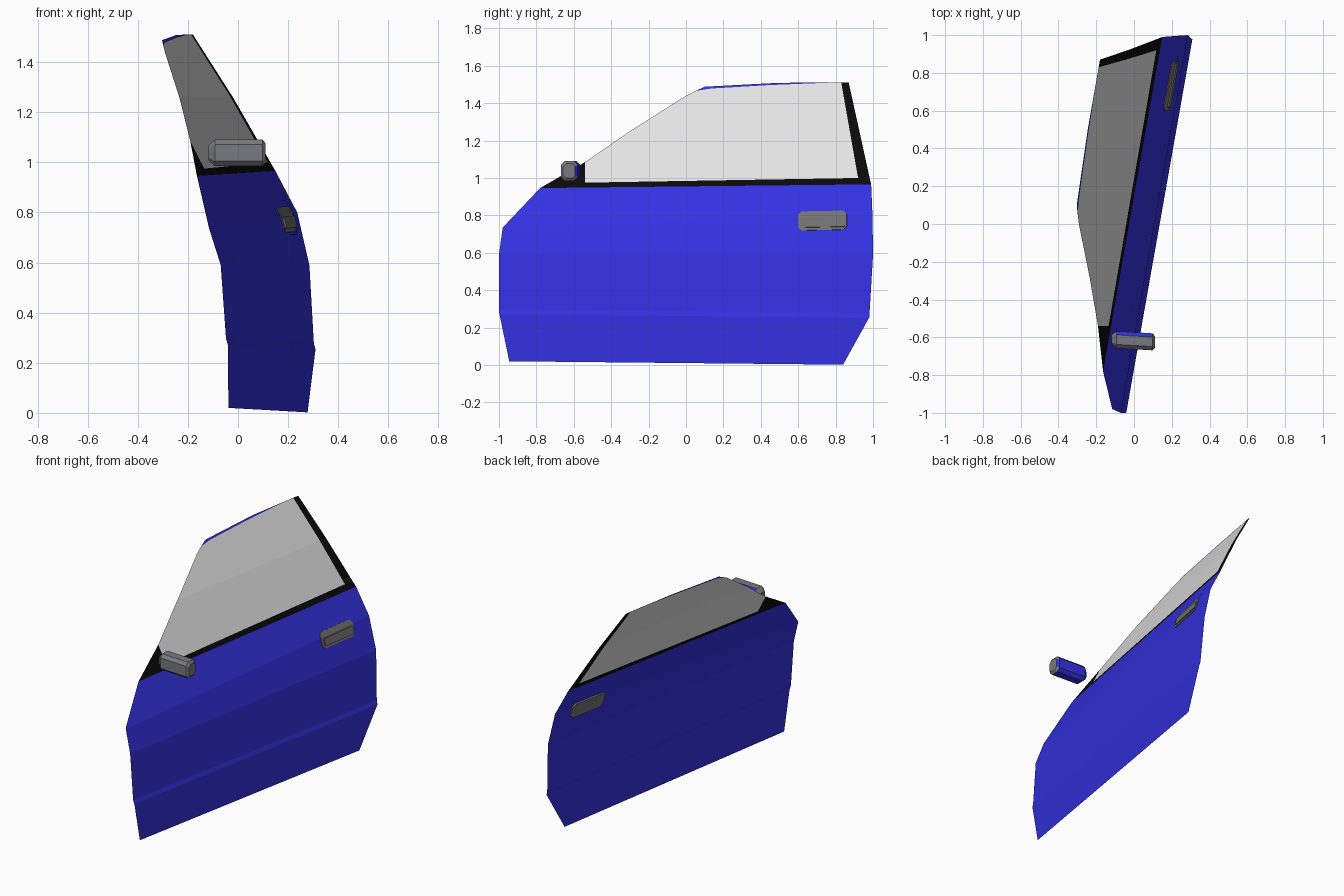
import bpy, bmesh
from mathutils import Vector

if "Cube" in bpy.data.objects:
    bpy.data.objects.remove(bpy.data.objects["Cube"])


def mat(name, rgb):
    m = bpy.data.materials.new(name)
    m.diffuse_color = (*rgb, 1)
    m.use_nodes = True
    m.node_tree.nodes["Principled BSDF"].inputs["Base Color"].default_value = m.diffuse_color
    return m


BLUE = mat("body_blue", (0.034, 0.031, 0.75))
BLACK = mat("trim_black", (0.003, 0.003, 0.003))
GLASS = mat("window_grey", (0.76, 0.76, 0.76))
MIRROR = mat("mirror_grey", (0.19, 0.19, 0.22))
HANDLE = mat("handle_grey", (0.17, 0.17, 0.17))

# Door cross-section creases: height at y=0, tilt along y, sideways position
ROWS = [(0.01, -0.011, 0.129), (0.262, -0.01, 0.136), (0.288, -0.01, 0.129),
        (0.59, 0.0, 0.108), (0.765, 0.035, 0.06), (0.955, 0.011, -0.026),
        (1.26, 0.0, -0.184), (1.51, 0.0, -0.334)]
SLANT = 0.177


def surf_x(y, z):
    for (z0, k0, f0), (z1, k1, f1) in zip(ROWS, ROWS[1:]):
        a, b = z0 + k0 * y, z1 + k1 * y
        if z <= b or z1 == ROWS[-1][0]:
            return f0 + (f1 - f0) * (z - a) / (b - a) + SLANT * y


def finish(bm, name, mats):
    me = bpy.data.meshes.new(name)
    bm.to_mesh(me)
    bm.free()
    for m in mats:
        me.materials.append(m)
    ob = bpy.data.objects.new(name, me)
    bpy.context.collection.objects.link(ob)
    return ob


def sheet(name, outlines, m, lift=0.0, thick=0.0):
    """Side outlines (y, z), creased and wrapped onto the door surface."""
    bm = bmesh.new()
    for pts in outlines:
        bm.faces.new([bm.verts.new((0, y, z)) for y, z in pts])
    for z0, k, _ in ROWS[1:-1]:
        bmesh.ops.bisect_plane(bm, geom=bm.verts[:] + bm.edges[:] + bm.faces[:], dist=1e-4,
                               plane_co=(0, 0, z0), plane_no=Vector((0, -k, 1)).normalized())
    bmesh.ops.remove_doubles(bm, verts=bm.verts, dist=1e-4)
    for v in bm.verts:
        v.co.x = surf_x(v.co.y, v.co.z) + lift
    ob = finish(bm, name, [m])
    if thick:
        s = ob.modifiers.new("thickness", "SOLIDIFY")
        s.thickness = thick
        s.offset = 0
    return ob


def chamfered(y0, y1, z0, z1, c, tilt=0.0):
    p = [(y0 + c, z0), (y1 - c, z0), (y1, z0 + c), (y1, z1 - c),
         (y1 - c, z1), (y0 + c, z1), (y0, z1 - c), (y0, z0 + c)]
    return [(y, z + tilt * (y - y0)) for y, z in p]


# Painted lower panel
sheet("door_panel", [[(-0.945, 0.02), (0.84, 0.002), (0.98, 0.255), (1.0, 0.59), (0.997, 0.8),
                      (0.99, 0.966), (-0.54, 0.949), (-0.78, 0.946), (-0.98, 0.735),
                      (-1.0, 0.59), (-1.0, 0.285)]], BLUE)

# Black belt line, front corner and rear pillar
sheet("window_trim", [[(-0.78, 0.946), (-0.54, 0.949), (-0.54, 0.975), (-0.54, 1.085)],
                      [(-0.54, 0.949), (0.99, 0.966), (0.982, 1.0), (0.92, 1.0), (-0.54, 0.975)],
                      [(0.92, 1.0), (0.982, 1.0), (0.87, 1.51), (0.83, 1.51)]], BLACK)

# Window pane
sheet("window_glass", [[(-0.54, 0.975), (0.92, 1.0), (0.83, 1.51), (0.78, 1.51), (0.45, 1.497),
                        (0.13, 1.478), (0.05, 1.465), (0.0, 1.44), (-0.3, 1.25), (-0.54, 1.085)]], GLASS)

# Thin painted strip along the roof edge
sheet("roof_edge", [[(0.05, 1.465), (0.13, 1.478), (0.45, 1.497), (0.78, 1.51),
                     (0.5, 1.509), (0.1, 1.488)]], BLUE)

# Door handle: painted surround, grey plate and grip bar
sheet("handle_surround", [chamfered(0.58, 0.89, 0.71, 0.845, 0.03, 0.01)], BLUE, 0.003)
sheet("handle_plate", [chamfered(0.6, 0.86, 0.718, 0.818, 0.018, 0.02)], HANDLE, 0.0, 0.014)
sheet("handle_grip", [chamfered(0.615, 0.85, 0.735, 0.782, 0.006, 0.02)], HANDLE, 0.009, 0.01)

# Wing mirror: chamfered rings lofted along x
bm = bmesh.new()
rings = []
for x, s in [(-0.118, 0.55), (-0.092, 1.0), (0.098, 1.0), (0.11, 0.72)]:
    prof = chamfered(-0.045, 0.045, -0.053, 0.053, 0.02)
    rings.append([bm.verts.new((x, -0.618 - 0.06 * x + s * y, 1.038 + s * z)) for y, z in prof])
for a, b in zip(rings, rings[1:]):
    for i in range(8):
        j = (i + 1) % 8
        bm.faces.new((a[i], a[j], b[j], b[i]))
bm.faces.new(rings[0])
bm.faces.new(rings[-1])
bmesh.ops.recalc_face_normals(bm, faces=bm.faces)
for f in bm.faces:  # rear and underside are painted
    f.material_index = int(f.normal.y > 0.6 or f.normal.z < -0.8)
finish(bm, "wing_mirror", [MIRROR, BLUE])
